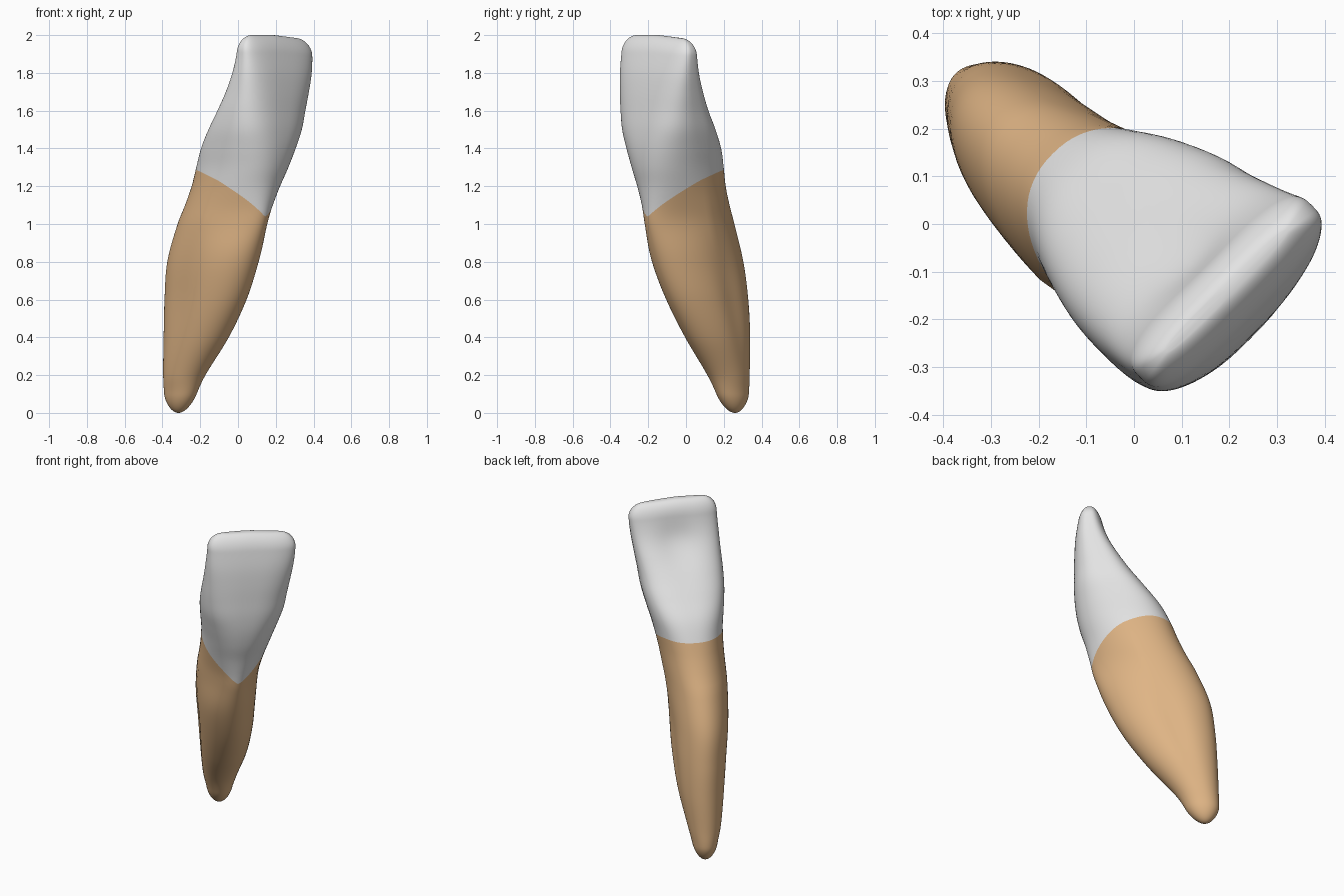
import bpy, bmesh, math

if "Cube" in bpy.data.objects:
    bpy.data.objects.remove(bpy.data.objects["Cube"])

SEG = 80
# level: z, front limit, back limit, half width, sideways centre, squareness
LEVELS = [
    (0.0, -.338, -.475, .058, -.040, 2.0),
    (0.1, -.293, -.487, .073, -.041, 2.0),
    (0.2, -.235, -.485, .097, -.042, 2.0),
    (0.4, -.072, -.478, .135, -.038, 2.0),
    (0.6, .063, -.465, .157, -.042, 2.0),
    (0.8, .162, -.435, .169, -.050, 2.0),
    (1.0, .235, -.358, .178, -.045, 2.0),
    (1.1, .258, -.305, .182, -.035, 2.05),
    (1.2, .283, -.258, .188, -.025, 2.1),
    (1.3, .314, -.218, .200, -.015, 2.25),
    (1.4, .334, -.165, .220, -.007, 2.45),
    (1.5, .342, -.085, .238, .000, 2.7),
    (1.6, .341, -.005, .245, .007, 2.8),
    (1.7, .338, .065, .250, .018, 2.9),
    (1.8, .330, .122, .254, .028, 3.0),
    (1.9, .313, .160, .255, .036, 3.1),
    (2.0, .292, .180, .255, .037, 3.1),
]


def sample(z):
    """Smooth (Hermite) interpolation of the levels."""
    z = min(max(z, 0), 2)
    i = max(k for k in range(len(LEVELS) - 1) if LEVELS[k][0] <= z)

    def slope(k, j):
        lo, hi = LEVELS[max(k - 1, 0)], LEVELS[min(k + 1, len(LEVELS) - 1)]
        return (hi[j] - lo[j]) / (hi[0] - lo[0])
    p, q = LEVELS[i], LEVELS[i + 1]
    h = q[0] - p[0]
    t = (z - p[0]) / h
    return [(2*t**3 - 3*t**2 + 1) * p[j] + (t**3 - 2*t**2 + t) * h * slope(i, j)
            + (3*t**2 - 2*t**3) * q[j] + (t**3 - t**2) * h * slope(i + 1, j)
            for j in range(1, 6)]


def spow(x, e):
    return math.copysign(abs(x) ** e, x)


def gauss(x, w):
    return math.exp(-(x / w) ** 2)


def surface(z, ang):
    front, back, a, uc, n = sample(z)
    vc, b = (front + back) / 2, (front - back) / 2
    # rounded root tip and rounded biting edge
    if z < .1:
        s = math.sqrt(max(0, 1 - (1 - z / .1) ** 2))
        a, b = a * s, b * s
    if z > 1.91:
        k = 1 - math.sqrt(max(0, 1 - ((z - 1.91) / .09) ** 2))
        a, b = a - .085 * k, b - .048 * k
    c, s = math.cos(ang), math.sin(ang)
    u, v = a * spow(s, 2 / n), b * spow(c, 2 / n)
    # shallow grooves along the root sides, narrow front of the neck
    u *= 1 - .08 * gauss(c + .15, .3) * gauss(z - .58, .28)
    u *= 1 - .28 * max(0, c) * gauss(z - 1.03, .15)
    # hollow on the back of the crown between two ridges
    v += .03 * max(0, -c) ** .5 * gauss(u, .12) * gauss(z - 1.76, .12)
    u, v = u + uc, v + vc
    # biting edge drops a little towards one corner
    z -= .09 * max(0, u - .02) * max(0, (z - 1.7) / .3)
    r = math.sqrt(.5)
    return ((u + v) * r, (u - v) * r, z)


def neck(ang):
    """Height of the line between crown and root, a V at the front."""
    g = abs((ang + math.pi) % (2 * math.pi) - math.pi) / math.pi
    return 1.04 + .245 * math.sin(math.pi / 2 * min(1, g / .75)) ** 1.3


def build(name, colour, end, rings):
    bm = bmesh.new()
    rows = []
    for i in range(rings):
        t = math.sin(i / rings * math.pi / 2)   # rings crowd towards the tip
        rows.append([bm.verts.new(surface(neck(th) + (end - neck(th)) * t, th))
                     for th in (2 * math.pi * k / SEG for k in range(SEG))])
    for r0, r1 in zip(rows, rows[1:]):
        for k in range(SEG):
            m = (k + 1) % SEG
            bm.faces.new((r0[k], r0[m], r1[m], r1[k]))
    # close the tip
    last = rows[-1]
    mid = [sum(v.co[j] for v in last) / SEG for j in range(3)]
    mid[2] = max(v.co.z for v in last) if end > 1 else 0
    tip = bm.verts.new(mid)
    for k in range(SEG):
        bm.faces.new((last[k], last[(k + 1) % SEG], tip))
    bmesh.ops.recalc_face_normals(bm, faces=bm.faces)
    # make sure the open shell faces outwards
    if sum(f.normal.z * f.calc_area() for f in bm.faces) * (end - 1) < 0:
        bmesh.ops.reverse_faces(bm, faces=bm.faces)
    for f in bm.faces:
        f.smooth = True
    mesh = bpy.data.meshes.new(name)
    bm.to_mesh(mesh)
    bm.free()
    mat = bpy.data.materials.new(colour[0])
    mat.diffuse_color = (*colour[1], 1)
    mat.use_nodes = True
    mat.node_tree.nodes["Principled BSDF"].inputs["Base Color"].default_value = mat.diffuse_color
    mesh.materials.append(mat)
    ob = bpy.data.objects.new(name, mesh)
    bpy.context.collection.objects.link(ob)


build("crown", ("enamel white", (.78, .78, .78)), 2.0, 60)
build("root", ("root tan", (.74, .46, .235)), 0.0, 60)
